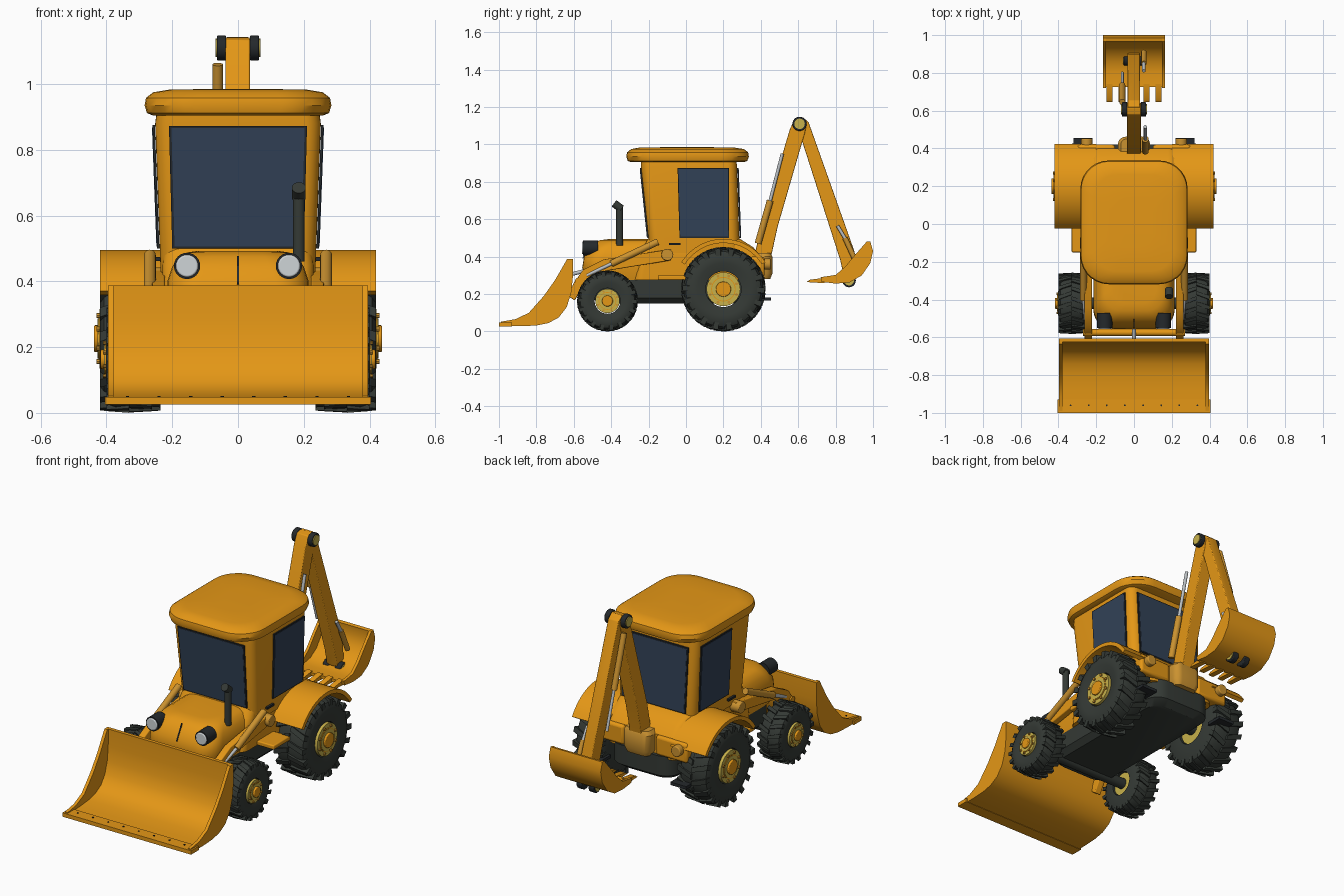
import bpy, bmesh, math
from mathutils import Vector

def material(name, c):
    m = bpy.data.materials.new(name)
    m.diffuse_color = (*c, 1)
    return m

ORANGE = material("orange paint", (0.78, 0.31, 0.008))
DULL = material("dull amber", (0.60, 0.29, 0.03))
RIM = material("pale yellow rim", (0.58, 0.44, 0.07))
RUBBER = material("dark rubber", (0.035, 0.042, 0.036))
BLACK = material("black trim", (0.018, 0.022, 0.025))
GLASS = material("blue glass", (0.032, 0.054, 0.096))
CHROME = material("grey metal", (0.50, 0.53, 0.55))
LAMP = material("lamp glass", (0.62, 0.66, 0.68))

def make(name, verts, faces, mat, bevel=0.0, angle=35):
    me = bpy.data.meshes.new(name)
    me.from_pydata([tuple(v) for v in verts], [], faces)
    bm = bmesh.new()
    bm.from_mesh(me)
    bmesh.ops.recalc_face_normals(bm, faces=bm.faces)
    bm.to_mesh(me)
    bm.free()
    me.materials.append(mat)
    ob = bpy.data.objects.new(name, me)
    bpy.context.collection.objects.link(ob)
    bpy.ops.object.select_all(action='DESELECT')
    ob.select_set(True)
    bpy.context.view_layer.objects.active = ob
    bpy.ops.object.shade_smooth_by_angle(angle=math.radians(angle))
    if bevel:
        b = ob.modifiers.new("bevel", 'BEVEL')
        b.width, b.segments, b.limit_method = bevel, 3, 'ANGLE'
    return ob

def skin(name, rings, mat, bevel=0.0, caps=True, closed=False):
    n, verts, faces = len(rings[0]), [p for r in rings for p in r], []
    m = len(rings)
    for k in range(m if closed else m - 1):
        for i in range(n):
            j, q = (i + 1) % n, (k + 1) % m
            faces.append((k*n + i, k*n + j, q*n + j, q*n + i))
    if caps and not closed:
        faces += [tuple(range(n)), tuple(range((m - 1)*n, m*n))]
    return make(name, verts, faces, mat, bevel)

def extrude(name, pts, vec, mat, bevel=0.0):
    pts = [Vector(p) for p in pts]
    return skin(name, [pts, [p + Vector(vec) for p in pts]], mat, bevel)

def profile(name, yz, x0, x1, mat, bevel=0.0):
    return extrude(name, [(x0, y, z) for y, z in yz], (x1 - x0, 0, 0), mat, bevel)

def box(name, x0, x1, y0, y1, z0, z1, mat, bevel=0.0):
    return profile(name, [(y0, z0), (y1, z0), (y1, z1), (y0, z1)], x0, x1, mat, bevel)

def cyl(name, a, b, r, mat, n=20, bevel=0.0):
    a, b = Vector(a), Vector(b)
    q = (b - a).to_track_quat('Z', 'Y')
    ring = [q @ Vector((r*math.cos(t), r*math.sin(t), 0)) for t in (2*math.pi*i/n for i in range(n))]
    return skin(name, [[a + p for p in ring], [b + p for p in ring]], mat, bevel)

def loft(name, levels, mat):
    # stacked rounded rectangles: z, half width, front y, back y, corner radius
    rings = []
    for z, hx, y0, y1, r in levels:
        ring = []
        for cx, cy, s in ((hx-r, y1-r, 0), (r-hx, y1-r, 90), (r-hx, y0+r, 180), (hx-r, y0+r, 270)):
            for i in range(8):
                t = math.radians(s + 90*i/7)
                ring.append((cx + r*math.cos(t), cy + r*math.sin(t), z))
        rings.append(ring)
    return skin(name, rings, mat)

# body, cab and roof
loft("chassis", [(0.15, 0.17, -0.47, 0.38, 0.08), (0.18, 0.20, -0.50, 0.42, 0.09), (0.29, 0.20, -0.50, 0.42, 0.09)], RUBBER)
loft("hood", [(0.275, 0.20, -0.53, 0.0, 0.09), (0.34, 0.215, -0.555, 0.0, 0.10), (0.40, 0.215, -0.545, 0.0, 0.10),
              (0.445, 0.20, -0.52, 0.0, 0.10), (0.475, 0.18, -0.49, 0.0, 0.10), (0.488, 0.155, -0.46, 0.0, 0.09), (0.493, 0.12, -0.42, 0.0, 0.08)], ORANGE)
loft("lower_body", [(0.275, 0.225, -0.28, 0.40, 0.05), (0.40, 0.23, -0.26, 0.40, 0.05), (0.45, 0.23, -0.23, 0.36, 0.05), (0.50, 0.225, -0.20, 0.28, 0.05)], ORANGE)
loft("cab", [(0.42, 0.235, -0.195, 0.285, 0.05), (0.50, 0.238, -0.20, 0.285, 0.05), (0.88, 0.252, -0.24, 0.272, 0.05), (0.93, 0.245, -0.24, 0.27, 0.05)], ORANGE)
loft("roof", [(0.905, 0.26, -0.295, 0.31, 0.14), (0.912, 0.277, -0.312, 0.328, 0.15), (0.935, 0.284, -0.319, 0.336, 0.15),
              (0.958, 0.280, -0.315, 0.332, 0.15), (0.975, 0.258, -0.293, 0.31, 0.14), (0.983, 0.21, -0.25, 0.26, 0.12), (0.985, 0.10, -0.13, 0.14, 0.08)], ORANGE)

# windows: dark frame plate with a glass plate on it
def window(name, lo0, hi0, lo1, hi1, out):
    c = [Vector(p) for p in (lo0, lo1, hi1, hi0)]
    mid, o = sum(c, Vector())/4, Vector(out)
    extrude(name + "_frame", c, o*0.007, BLACK)
    extrude(name + "_glass", [mid + (p - mid)*0.965 + o*0.007 for p in c], o*0.002, GLASS)

window("front_window", (-0.20, -0.20, 0.50), (-0.21, -0.239, 0.873), (0.20, -0.20, 0.50), (0.21, -0.239, 0.873), (0, -1, 0))
window("rear_window", (-0.20, 0.286, 0.50), (-0.21, 0.273, 0.873), (0.20, 0.286, 0.50), (0.21, 0.273, 0.873), (0, 1, 0))
for s in (-1, 1):
    window("side_window", (s*0.239, -0.035, 0.50), (s*0.253, -0.045, 0.875), (s*0.239, 0.23, 0.50), (s*0.253, 0.23, 0.875), (s, 0, 0))

# wheels
def wheel(name, s, y, R, x0, x1):
    w = x1 - x0
    n = 40
    prof = [(x0, .42), (x0, .78), (x0 + .07*w, .89), (x0 + .2*w, .94), (x1 - .2*w, .94), (x1 - .07*w, .89), (x1, .78), (x1, .62), (x1 - .06*w, .42)]
    rings = [[(s*x, y + R*k*math.cos(t), R + R*k*math.sin(t)) for x, k in prof] for t in (2*math.pi*i/n for i in range(n))]
    skin(name + "_tyre", rings, RUBBER, closed=True)
    verts, faces = [], []
    for side in (0, 1):
        for i in range(18):
            a = 2*math.pi*(i + side*0.5)/18
            xe, b = (x1 if side else x0), len(verts)
            for k0, k1 in ((.86, .76), (1.0, .93)):
                for x, k, da in (((x0+x1)/2, max(k0, .9), -.06), ((x0+x1)/2, max(k0, .9), .06), (xe, k1 + .04, .22), (xe, k1 + .04, .08)):
                    verts.append((s*x, y + R*k*math.cos(a+da), R + R*k*math.sin(a+da)))
            faces += [tuple(b + j for j in f) for f in ((0,1,2,3), (4,5,6,7), (0,1,5,4), (1,2,6,5), (2,3,7,6), (3,0,4,7))]
    make(name + "_tread", verts, faces, RUBBER, angle=20)
    cyl(name + "_rim", (s*(x0 + .01), y, R), (s*(x1 + .002), y, R), R*.40, RIM, 32)
    cyl(name + "_rim_ring", (s*x1, y, R), (s*(x1 + .005), y, R), R*.29, ORANGE, 32)
    cyl(name + "_rim_disc", (s*x1, y, R), (s*(x1 + .007), y, R), R*.27, RIM, 32)
    cyl(name + "_hub", (s*x1, y, R), (s*(x1 + .018), y, R), R*.18, ORANGE, 24, .004)
    for i in range(8):
        t = math.pi*(i + .5)/4
        p = (y + R*.335*math.cos(t), R + R*.335*math.sin(t))
        cyl(name + "_bolt", (s*x1, *p), (s*(x1 + .010), *p), R*.035, DULL, 8)

arc = [math.radians(148 - 116*i/16) for i in range(17)]
for s in (-1, 1):
    wheel("rear_wheel", s, 0.20, 0.226, 0.235, 0.42)
    wheel("front_wheel", s, -0.42, 0.163, 0.262, 0.40)
    # fender over the rear wheel
    fender = [(0.2 + .265*math.cos(t), 0.23 + .265*math.sin(t)) for t in arc] + [(0.2 + .243*math.cos(t), 0.23 + .243*math.sin(t)) for t in reversed(arc)]
    profile("fender", fender, s*0.20, s*0.42, ORANGE)
    # steps, handles and lamps
    box("side_step", s*0.20, s*0.33, -0.15, 0.0, 0.275, 0.30, ORANGE, 0.006)
    box("rear_step", s*0.22, s*0.32, 0.36, 0.455, 0.165, 0.182, BLACK)
    box("door_handle", s*0.23, s*0.25, -0.09, -0.03, 0.462, 0.474, BLACK)
    box("rear_block", s*0.10, s*0.30, 0.34, 0.42, 0.29, 0.40, ORANGE, 0.015)
    cyl("rear_lamp", (s*0.25, 0.41, 0.36), (s*0.25, 0.452, 0.36), 0.03, DULL, 20, .005)
    cyl("headlight_housing", (s*0.155, -0.47, 0.447), (s*0.155, -0.55, 0.447), 0.040, BLACK, 24)
    cyl("headlight", (s*0.155, -0.54, 0.447), (s*0.155, -0.556, 0.447), 0.034, LAMP, 24, .005)
    # loader arm with lift cylinder
    profile("loader_arm", [(-0.08, 0.44), (-0.08, 0.38), (-0.42, 0.325), (-0.54, 0.26), (-0.595, 0.165), (-0.63, 0.19),
                           (-0.60, 0.26), (-0.55, 0.33), (-0.44, 0.385)], s*0.222, s*0.262, ORANGE, 0.005)
    cyl("arm_pivot", (s*0.20, -0.10, 0.41), (s*0.285, -0.10, 0.41), 0.032, DULL, 20, .004)
    cyl("lift_cylinder", (s*0.268, -0.15, 0.48), (s*0.268, -0.40, 0.362), 0.018, DULL)
    cyl("lift_rod", (s*0.268, -0.39, 0.366), (s*0.255, -0.53, 0.30), 0.009, CHROME)

cyl("front_axle", (-0.28, -0.42, 0.163), (0.28, -0.42, 0.163), 0.03, RUBBER)
cyl("rear_axle", (-0.28, 0.20, 0.226), (0.28, 0.20, 0.226), 0.04, RUBBER)
cyl("loader_cross_bar", (-0.27, -0.575, 0.27), (0.27, -0.575, 0.27), 0.018, ORANGE)
cyl("tilt_rod", (0, -0.50, 0.335), (0, -0.615, 0.305), 0.01, CHROME)
extrude("grille_slit", [(-.003, -.550, .39), (.003, -.550, .39), (.003, -.502, .475), (-.003, -.502, .475)], (0, -.004, .002), BLACK)
cyl("exhaust_pipe", (0.185, -0.355, 0.46), (0.185, -0.355, 0.668), 0.018, RUBBER)
cyl("exhaust_tip", (0.185, -0.345, 0.655), (0.185, -0.385, 0.685), 0.021, RUBBER)

# front bucket
back = [(-0.99, .042), (-0.88, .045), (-0.80, .053), (-0.74, .067), (-0.69, .095), (-0.655, .145), (-0.635, .21), (-0.626, .29), (-0.625, .388)]
outer = [(-0.605, .388), (-0.605, .29), (-0.614, .205), (-0.638, .13), (-0.68, .075), (-0.735, .045), (-0.80, .032), (-0.88, .028), (-0.99, .028)]
profile("front_bucket_shell", back + outer, -0.39, 0.39, ORANGE)
rim = [(-0.99, .052), (-0.91, .066), (-0.84, .10), (-0.76, .19), (-0.70, .275), (-0.635, .388)]
for s in (-1, 1):
    profile("front_bucket_side", rim + outer, s*0.378, s*0.396, ORANGE)
box("front_bucket_lip", -0.405, 0.405, -1.0, -0.93, 0.026, 0.048, ORANGE)
for i in range(8):
    x = -0.336 + 0.096*i
    cyl("lip_bolt", (x, -0.96, 0.045), (x, -0.96, 0.052), 0.005, BLACK, 8)

# backhoe: swing block, boom and stick
loft("swing_block", [(0.28, 0.07, 0.33, 0.45, 0.03), (0.31, 0.085, 0.33, 0.462, 0.04), (0.40, 0.085, 0.33, 0.462, 0.04), (0.42, 0.07, 0.33, 0.45, 0.03)], DULL)
profile("boom", [(0.365, 0.40), (0.455, 0.40), (0.49, 0.56), (0.635, 1.06), (0.645, 1.11), (0.615, 1.143), (0.58, 1.135), (0.555, 1.08), (0.40, 0.56)], -0.038, 0.036, ORANGE, 0.004)
profile("stick", [(0.59, 1.13), (0.625, 1.145), (0.655, 1.12), (0.90, 0.43), (0.905, 0.29), (0.875, 0.26), (0.845, 0.29), (0.825, 0.38), (0.62, 1.02)], -0.034, 0.032, ORANGE, 0.004)
for s in (-1, 1):
    cyl("elbow_disc", (s*0.036, 0.607, 1.11), (s*0.064, 0.607, 1.11), 0.038, BLACK, 24, .004)
    cyl("elbow_pin", (s*0.05, 0.607, 1.11), (s*0.069, 0.607, 1.11), 0.028, RIM, 20)
    cyl("bucket_pin", (s*0.02, 0.872, 0.272), (s*0.055, 0.872, 0.272), 0.036, BLACK, 24, .004)
    cyl("bucket_pin_cap", (s*0.05, 0.872, 0.272), (s*0.059, 0.872, 0.272), 0.026, RIM, 20)
cyl("boom_cylinder", (0.060, 0.385, 0.47), (0.060, 0.45, 0.70), 0.018, DULL)
cyl("boom_rod", (0.060, 0.445, 0.68), (0.060, 0.515, 0.95), 0.009, CHROME)
cyl("stick_cylinder", (-0.062, 0.645, 1.06), (-0.062, 0.735, 0.77), 0.016, DULL)
cyl("stick_rod", (-0.062, 0.73, 0.79), (-0.062, 0.80, 0.56), 0.008, CHROME)
cyl("bucket_cylinder", (0.052, 0.81, 0.565), (0.052, 0.855, 0.49), 0.009, CHROME)
cyl("bucket_link", (0.052, 0.85, 0.50), (0.052, 0.91, 0.37), 0.014, DULL)

# rear bucket with teeth
inside = [(0.725, .282), (0.80, .278), (0.86, .288), (0.915, .322), (0.955, .375), (0.972, .43), (0.966, .478)]
outside = [(0.985, .482), (1.0, .43), (0.985, .365), (0.94, .30), (0.875, .262), (0.80, .256), (0.725, .265)]
profile("rear_bucket_shell", inside + outside, -0.155, 0.155, ORANGE)
edge = [(0.72, .29), (0.80, .302), (0.85, .345), (0.90, .405), (0.966, .48)]
for s in (-1, 1):
    profile("rear_bucket_side", edge + outside, s*0.147, s*0.163, ORANGE)
for i in range(5):
    x = -0.13 + 0.065*i
    profile("bucket_tooth", [(0.645, .264), (0.74, .258), (0.74, .287), (0.66, .276)], x - 0.016, x + 0.016, ORANGE)
